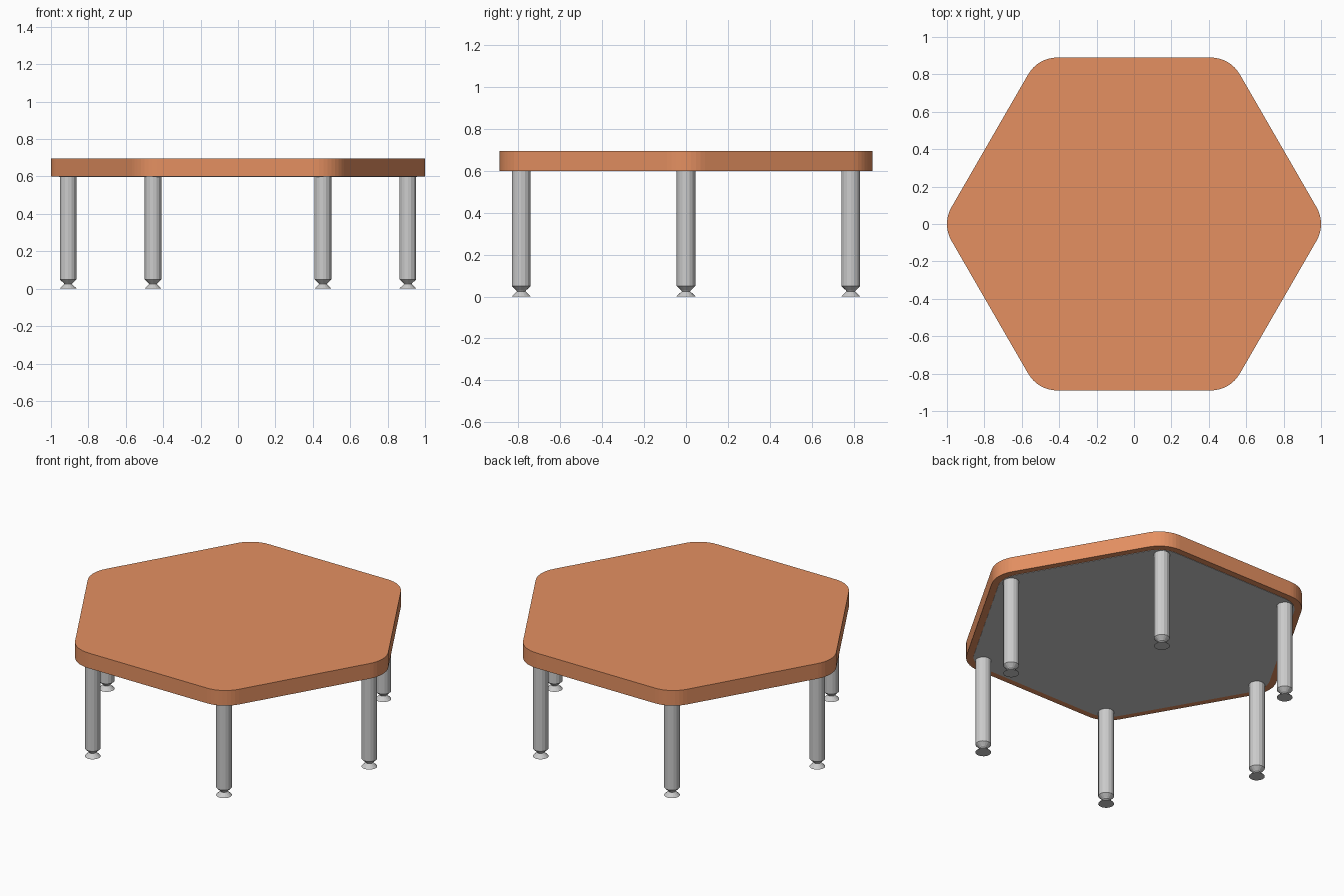
import bpy, bmesh
from math import sin, cos, pi, radians

if "Cube" in bpy.data.objects:
    bpy.data.objects.remove(bpy.data.objects["Cube"])


def make_object(name, bm, material=None):
    bmesh.ops.recalc_face_normals(bm, faces=bm.faces)
    mesh = bpy.data.meshes.new(name)
    bm.to_mesh(mesh)
    bm.free()
    obj = bpy.data.objects.new(name, mesh)
    bpy.context.collection.objects.link(obj)
    if material:
        mesh.materials.append(material)
    return obj


def hex_slab(name, apothem, corner, z0, z1, material=None, steps=8):
    # rounded hexagon outline extruded upward
    bm = bmesh.new()
    ring = []
    centre = (apothem - corner) / cos(pi / 6)
    for k in range(6):
        a = k * pi / 3
        for i in range(steps + 1):
            t = a - pi / 6 + (pi / 3) * i / steps
            ring.append(bm.verts.new((centre * cos(a) + corner * cos(t),
                                      centre * sin(a) + corner * sin(t), z0)))
    face = bm.faces.new(ring)
    ext = bmesh.ops.extrude_face_region(bm, geom=[face])
    verts = [g for g in ext["geom"] if isinstance(g, bmesh.types.BMVert)]
    bmesh.ops.translate(bm, verts=verts, vec=(0, 0, z1 - z0))
    return make_object(name, bm, material)


def turned(name, profile, x, y, sides=16):
    # capped solid of revolution from (radius, z) points
    bm = bmesh.new()
    rings = [[bm.verts.new((x + r * cos(2 * pi * i / sides),
                            y + r * sin(2 * pi * i / sides), z))
              for i in range(sides)] for r, z in profile]
    for low, high in zip(rings, rings[1:]):
        for i in range(sides):
            j = (i + 1) % sides
            bm.faces.new((low[i], low[j], high[j], high[i]))
    bm.faces.new(rings[0])
    bm.faces.new(rings[-1])
    return make_object(name, bm)


wood = bpy.data.materials.new("orange_wood")
wood.diffuse_color = (0.78, 0.28, 0.12, 1)
wood.use_nodes = True
wood.node_tree.nodes["Principled BSDF"].inputs["Base Color"].default_value = wood.diffuse_color

# Table top and grey underside panel
hex_slab("table_top", 0.89, 0.18, 0.60, 0.695, wood)
hex_slab("underside_panel", 0.85, 0.16, 0.598, 0.61)

# Six legs with flared levelling feet
for k in range(6):
    a = radians(60 * k)
    x, y = 0.908 * cos(a), 0.908 * sin(a)
    turned(f"leg_{k + 1}", [(0.045, 0.05), (0.045, 0.60)], x, y)
    turned(f"foot_{k + 1}", [(0.045, 0.0), (0.043, 0.003), (0.02, 0.025),
                             (0.024, 0.03), (0.045, 0.05)], x, y)
